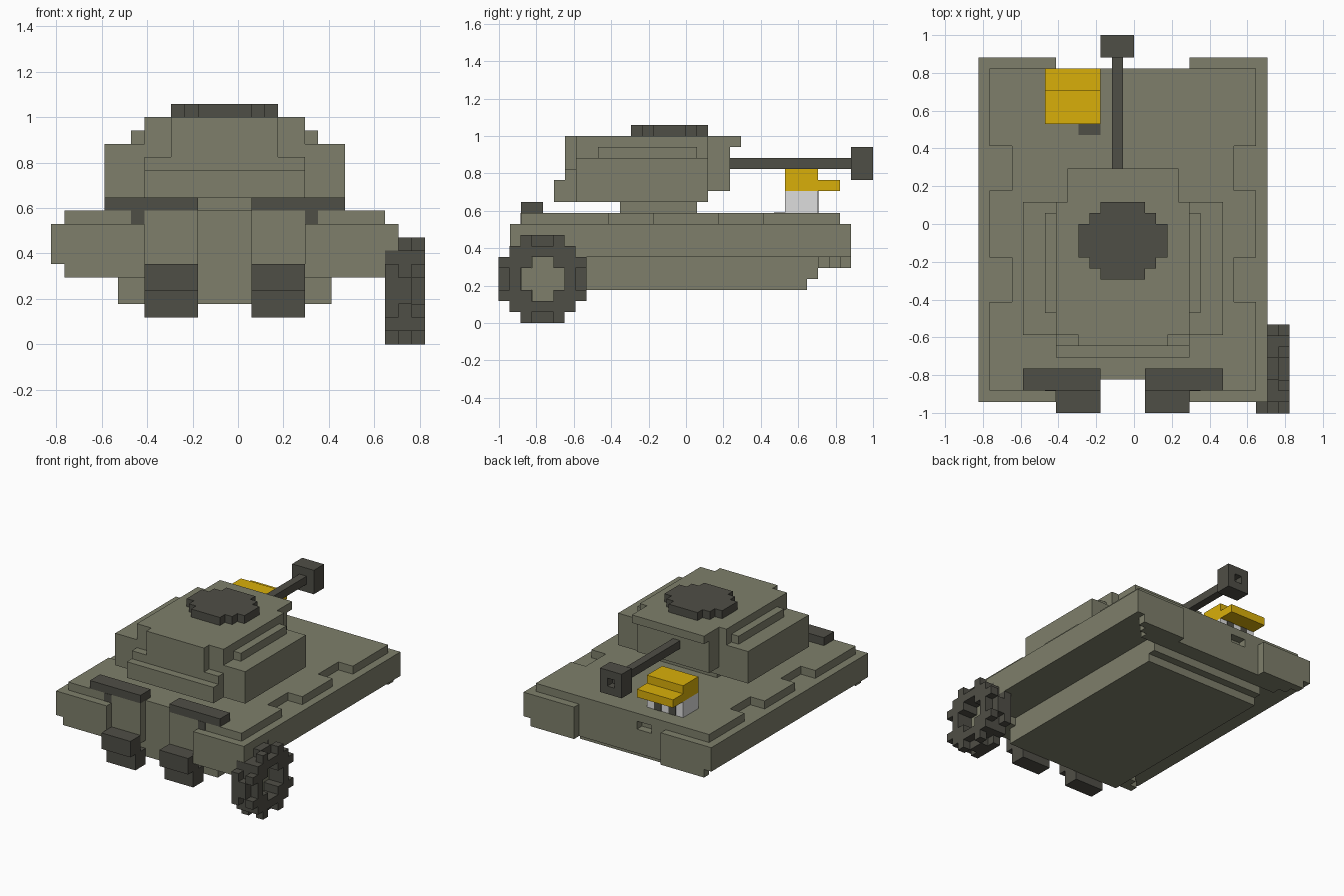
import bpy, bmesh
from mathutils import Vector

cube = bpy.data.objects.get("Cube")
if cube:
    bpy.data.objects.remove(cube, do_unlink=True)

U = 2 / 34                       # size of one block
ORIGIN = Vector((-14 * U, -17 * U, 0))


def material(name, rgb):
    lin = [((c / 255 + 0.055) / 1.055) ** 2.4 for c in rgb] + [1.0]
    m = bpy.data.materials.new(name)
    m.use_nodes = True
    m.diffuse_color = lin
    bsdf = m.node_tree.nodes["Principled BSDF"]
    bsdf.inputs["Base Color"].default_value = lin
    bsdf.inputs["Roughness"].default_value = 0.9
    return m


OLIVE = material("olive", (126, 127, 107))
DARK = material("dark_grey", (79, 78, 70))
YELLOW = material("cap_yellow", (217, 175, 10))
PALE = material("pale_grey", (221, 221, 221))


def cells(box):
    x0, x1, y0, y1, z0, z1 = box
    return {(x, y, z) for x in range(x0, x1) for y in range(y0, y1) for z in range(z0, z1)}


def blocks(name, mat, add, cut=()):
    """Stepped solid: union of block boxes minus the cut boxes, (x0, x1, y0, y1, z0, z1)."""
    solid = set().union(*map(cells, add))
    for b in cut:
        solid -= cells(b)
    bm = bmesh.new()
    verts = {}

    def vert(p):
        if p not in verts:
            verts[p] = bm.verts.new(ORIGIN + Vector(p) * U)
        return verts[p]

    # Keep only the outside faces of the solid
    for c in solid:
        for axis in range(3):
            for side in (0, 1):
                n = list(c)
                n[axis] += 2 * side - 1
                if tuple(n) in solid:
                    continue
                a, b = (axis + 1) % 3, (axis + 2) % 3
                ring = []
                for da, db in ((0, 0), (1, 0), (1, 1), (0, 1)):
                    p = list(c)
                    p[axis] += side
                    p[a] += da
                    p[b] += db
                    ring.append(vert(tuple(p)))
                bm.faces.new(ring if side else ring[::-1])
    bmesh.ops.dissolve_limit(bm, angle_limit=0.01, verts=bm.verts, edges=bm.edges)
    me = bpy.data.meshes.new(name)
    bm.to_mesh(me)
    bm.free()
    me.materials.append(mat)
    ob = bpy.data.objects.new(name, me)
    bpy.context.collection.objects.link(ob)
    return ob


def mirror(box):
    """Mirror a box across the hull centre line (block 13)."""
    return (26 - box[1], 26 - box[0]) + tuple(box[2:])


def both(*boxes):
    return [m for b in boxes for m in (b, mirror(b))]


# Hull: wide body, deck, stepped belly, staggered fender skirts, deck notches, rear slot
blocks("hull", OLIVE,
       [(0, 26, 1, 32, 6, 9), (1, 25, 2, 31, 9, 10), (5, 21, 2, 31, 5, 6),
        (5, 21, 3, 29, 4, 5), (5, 21, 3, 28, 3, 4)]
       + both((1, 7, 1, 2, 5, 6), (2, 7, 2, 3, 5, 6), (3, 7, 3, 4, 5, 6),
              (1, 7, 31, 32, 5, 6), (2, 7, 30, 31, 5, 6), (3, 7, 29, 30, 5, 6)),
       [(7, 19, 31, 32, 5, 9), (7, 19, 1, 2, 5, 9), (11, 15, 2, 3, 3, 10),
        (9, 11, 30, 31, 8, 9)]
       + both((1, 3, 20, 24, 9, 10), (1, 3, 10, 14, 9, 10)))

# Turret ring, body, side ledges, front plate and rear overhang
blocks("turret_ring", OLIVE, [(9, 17, 11, 18, 10, 11)])
blocks("turret", OLIVE,
       [(4, 22, 7, 19, 11, 15), (6, 20, 9, 18, 15, 16), (7, 19, 7, 19, 15, 17),
        (7, 19, 5, 7, 11, 13), (7, 19, 6, 7, 13, 14), (9, 17, 6, 7, 14, 17),
        (8, 18, 19, 21, 12, 16), (8, 18, 19, 22, 16, 17)])
blocks("turret_hatch", DARK,
       [(11, 15, 12, 19, 17, 18), (10, 16, 13, 18, 17, 18), (9, 17, 14, 17, 17, 18)])

# Gun
blocks("gun_barrel", DARK, [(12, 13, 21, 32, 14, 15)])
blocks("gun_muzzle", DARK, [(11, 14, 32, 34, 13, 16)], [(12, 13, 33, 34, 14, 15)])

# Exhaust bars and boxes, one pair per side
for side, flip in (("right", lambda b: b), ("left", mirror)):
    blocks(side + "_exhaust_bar", DARK, [flip((4, 11, 2, 4, 10, 11))])
    bracket = blocks(side + "_exhaust_bracket", DARK, [flip((6, 7, 2, 3, 9, 10))])
    bracket.location.y = -0.003
    blocks(side + "_exhaust_box", DARK,
           [flip((7, 11, 0, 2, 4, 6)), flip((7, 11, 1, 3, 2, 4))])

# Spare wheel on the side: zigzag tread groove cut on each of the four rim flats
tread = []
for r in (0, 7):
    for x, a0, a1 in ((26, 2, 3), (26, 5, 6), (27, 3, 5)):
        tread += [(x, x + 1, r, r + 1, a0, a1), (x, x + 1, a0, a1, r, r + 1)]
wheel = blocks("spare_wheel", DARK,
               [(25, 28, 0, 8, 2, 6), (25, 28, 1, 7, 1, 7), (25, 28, 2, 6, 0, 8)],
               [(25, 28, 2, 6, 3, 5), (25, 28, 3, 5, 2, 6)] + tread)
wheel.location.y = -0.002
blocks("wheel_hub", OLIVE, [(25, 26, 2, 6, 3, 5), (25, 26, 3, 5, 2, 6)])

# Crew head with eyes and cap, looking out over the rear deck
blocks("crew_head", PALE, [(6, 11, 26, 29, 10, 12)])
for i, x in enumerate((7, 9)):
    eye = blocks("crew_eye_%d" % (i + 1), DARK, [(x, x + 1, 28, 29, 10, 12)])
    eye.location.y = 0.003
blocks("crew_cap", YELLOW, [(6, 11, 26, 29, 12, 14), (6, 11, 29, 31, 12, 13)])

# Dark deck plate behind the head
plate = blocks("deck_plate", DARK, [(9, 11, 25, 26, 9, 10)])
plate.location.z = 0.003
